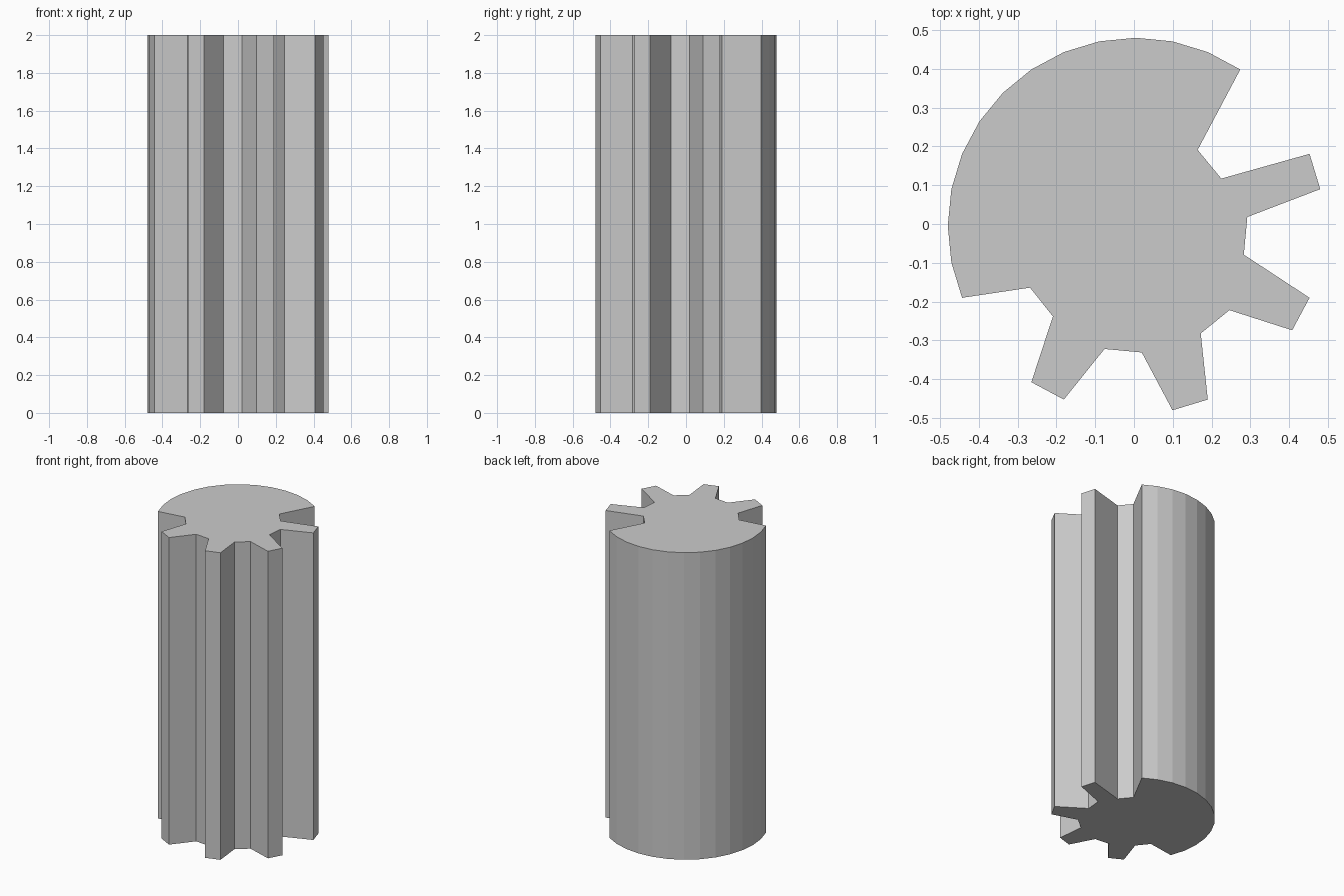
import bpy, bmesh
from math import cos, sin, pi

if "Cube" in bpy.data.objects:
    bpy.data.objects.remove(bpy.data.objects["Cube"])

R, SIDES, HEIGHT = 0.4846, 32, 2.0
CX, CY = 0.0047, -0.0047

def rim(i):
    a = 2 * pi * i / SIDES
    return (CX + R * cos(a), CY + R * sin(a))

# inner corners of each tooth gap, keyed by the rim step where the gap starts (clockwise)
gaps = {
    5: [(0.164, 0.191), (0.225, 0.117)],
    1: [(0.292, 0.018), (0.283, -0.079)],
    -3: [(0.246, -0.222), (0.172, -0.282)],
    -7: [(0.020, -0.331), (-0.076, -0.322)],
    -11: [(-0.209, -0.238), (-0.268, -0.164)],
}

# walk the rim clockwise, dipping into a gap (three rim steps wide) where one starts
profile = []
i = 5
while i > 5 - SIDES:
    profile.append(rim(i))
    if i in gaps:
        profile += gaps[i]
        i -= 3
    else:
        i -= 1

# extrude the profile into the pinion
bm = bmesh.new()
base = bm.faces.new([bm.verts.new((x, y, 0)) for x, y in profile])
top = bmesh.ops.extrude_face_region(bm, geom=[base], use_keep_orig=True)
bmesh.ops.translate(bm, vec=(0, 0, HEIGHT),
                    verts=[v for v in top["geom"] if isinstance(v, bmesh.types.BMVert)])
bmesh.ops.recalc_face_normals(bm, faces=bm.faces[:])
mesh = bpy.data.meshes.new("partial_gear_shaft")
bm.to_mesh(mesh)
bm.free()
bpy.context.collection.objects.link(bpy.data.objects.new("partial_gear_shaft", mesh))
